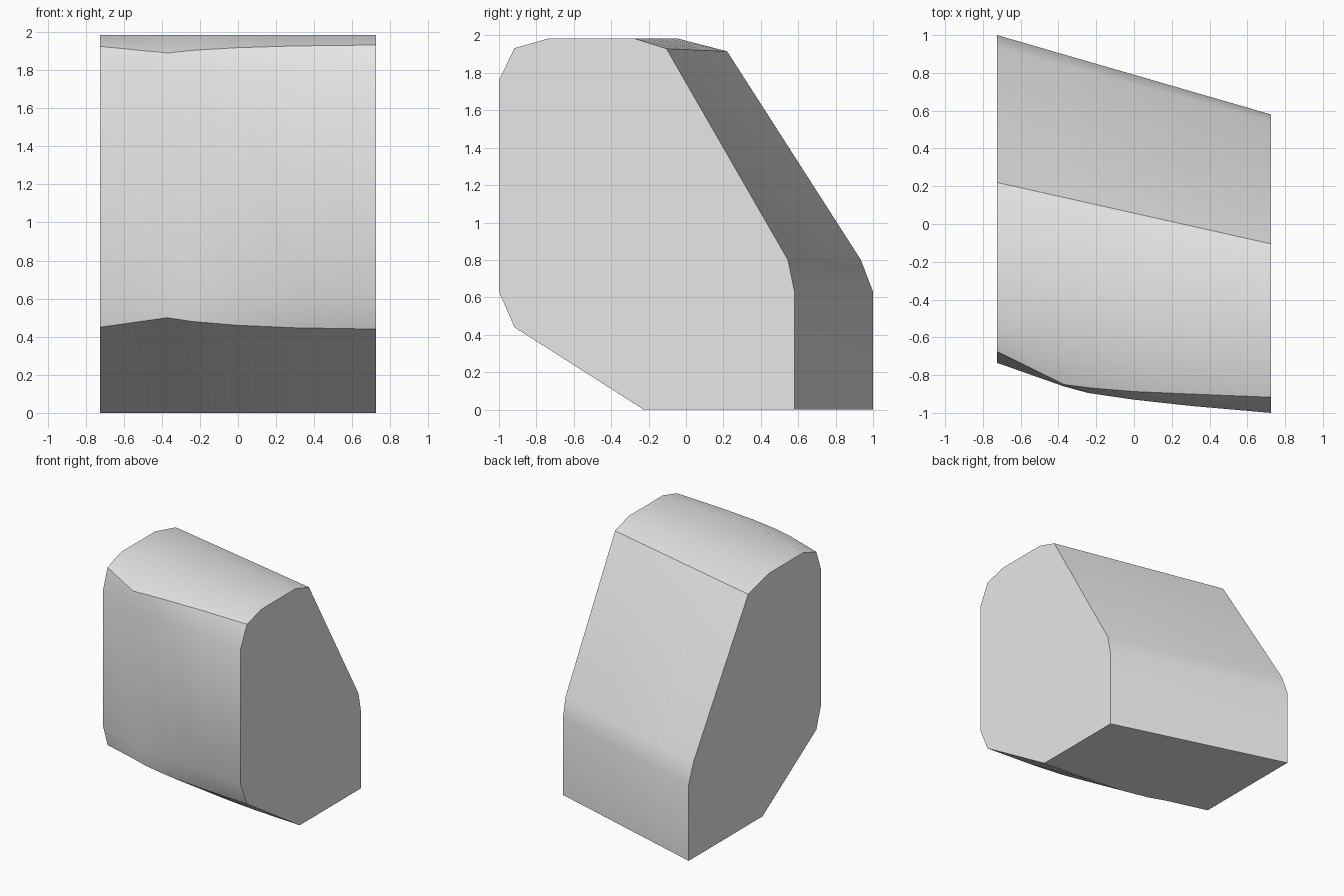
import bpy, bmesh, math

cube = bpy.data.objects.get("Cube")
if cube:
    bpy.data.objects.remove(cube, do_unlink=True)

# Plain grey material
grey = bpy.data.materials.new("light grey")
grey.use_nodes = True
grey.diffuse_color = (0.8, 0.8, 0.8, 1)
grey.node_tree.nodes["Principled BSDF"].inputs["Base Color"].default_value = (0.8, 0.8, 0.8, 1)

HALF = 0.725
TOP = 1.985

# Stations across the width: x, front face y, bevel rim y, lower rim z, top front y
stations = [
    (-HALF, -0.735, -0.675, 0.45, -0.50),
    (-0.37, -0.86, -0.85, 0.50, -0.63),
    (-0.24, -0.895, -0.867, 0.48, -0.66),
    (0.00, -0.93, -0.887, 0.46, -0.69),
    (0.30, -0.963, -0.90, 0.447, -0.71),
    (HALF, -1.00, -0.917, 0.44, -0.73),
]


def section(x, front, rim, low, top_front):
    """Closed side outline; the back is straight and skewed, the front is bowed."""
    t = (x + HALF) / (2 * HALF)

    def skew(a, b):
        return a + (b - a) * t

    high = 2.24 - 0.7 * low
    outline = [
        (rim + 1.57 * low, 0), (skew(1, 0.58), 0),
        (skew(1, 0.58), 0.63), (skew(0.935, 0.545), 0.8),
        (skew(0.22, -0.105), skew(1.915, 1.93)), (skew(-0.05, -0.28), TOP),
        (top_front, TOP), (rim, high),
        (front, 1.76), (front, 0.63), (rim, low),
    ]
    return [(x, y, z) for y, z in outline]


# Loft the sections into one closed block
bm = bmesh.new()
rings = [[bm.verts.new(p) for p in section(*s)] for s in stations]
for a, b in zip(rings, rings[1:]):
    for i in range(len(a)):
        j = (i + 1) % len(a)
        bm.faces.new((a[i], a[j], b[j], b[i]))
bm.faces.new(rings[0])
bm.faces.new(rings[-1])
bmesh.ops.recalc_face_normals(bm, faces=bm.faces[:])

mesh = bpy.data.meshes.new("bowed_block")
bm.to_mesh(mesh)
bm.free()
mesh.materials.append(grey)
block = bpy.data.objects.new("bowed_block", mesh)
bpy.context.collection.objects.link(block)

# Smooth the bow and soft bevels, keep the rims sharp
bpy.ops.object.select_all(action='DESELECT')
block.select_set(True)
bpy.context.view_layer.objects.active = block
bpy.ops.object.shade_smooth_by_angle(angle=math.radians(30))
